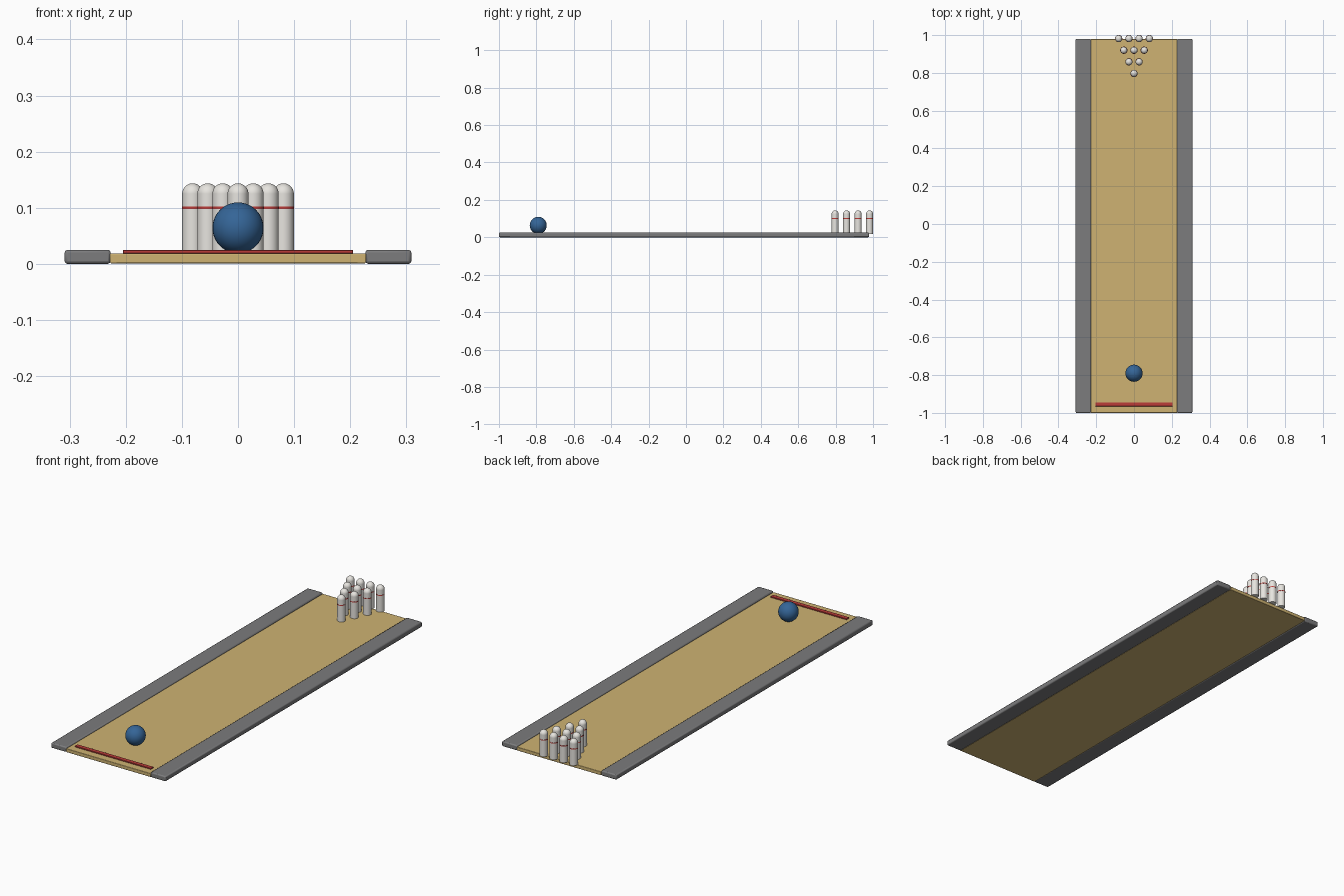
import bpy, math

old = bpy.data.objects.get("Cube")
if old:
    bpy.data.objects.remove(old, do_unlink=True)


def material(name, rgb):
    m = bpy.data.materials.new(name)
    m.use_nodes = True
    m.diffuse_color = (*rgb, 1)
    m.node_tree.nodes["Principled BSDF"].inputs["Base Color"].default_value = (*rgb, 1)
    return m


wood = material("lane wood", (0.62, 0.45, 0.17))
grey = material("gutter grey", (0.2, 0.2, 0.205))
red = material("marking red", (0.5, 0.045, 0.04))
blue = material("ball blue", (0.035, 0.13, 0.31))
ivory = material("pin ivory", (0.8, 0.78, 0.74))


def finish(name, mat):
    ob = bpy.context.object
    ob.name = name
    ob.data.materials.append(mat)
    bpy.ops.object.shade_smooth_by_angle(angle=math.radians(35))
    return ob


def box(name, x, y, z, mat, bevel):
    """Bevelled box from (min, max) ranges on each axis."""
    ranges = (x, y, z)
    bpy.ops.mesh.primitive_cube_add(size=1, location=[(a + b) / 2 for a, b in ranges])
    bpy.context.object.scale = [b - a for a, b in ranges]
    bpy.ops.object.transform_apply(location=False, rotation=False, scale=True)
    ob = finish(name, mat)
    mod = ob.modifiers.new("edge rounding", "BEVEL")
    mod.width = bevel
    mod.segments = 2
    return ob


def cylinder(name, radius, z0, z1, x, y, mat):
    bpy.ops.mesh.primitive_cylinder_add(vertices=32, radius=radius, depth=z1 - z0,
                                        location=(x, y, (z0 + z1) / 2))
    return finish(name, mat)


def sphere(name, radius, location, mat):
    bpy.ops.mesh.primitive_uv_sphere_add(segments=32, ring_count=20, radius=radius,
                                         location=location)
    return finish(name, mat)


# Lane, gutters and foul line
LENGTH = (-1.0, 0.979)
TOP = 0.0185
box("lane", (-0.228, 0.228), LENGTH, (0.001, TOP), wood, 0.002)
box("left_gutter", (0.227, 0.309), LENGTH, (0, 0.025), grey, 0.005)
box("right_gutter", (-0.309, -0.227), LENGTH, (0, 0.025), grey, 0.005)
box("foul_line", (-0.205, 0.205), (-0.965, -0.945), (TOP, 0.0245), red, 0.001)

# Ball
sphere("ball", 0.0455, (0, -0.79, 0.064), blue)

# Ten pins in a triangle, each a round-topped post with a red neck band
R = 0.0185
for row in range(4):
    for i in range(row + 1):
        x = (i - row / 2) * 0.054
        y = 0.797 + row * 0.0615
        tag = f"{row + 1}_{i + 1}"
        cylinder(f"pin_body_{tag}", R, TOP, 0.125, x, y, ivory)
        sphere(f"pin_head_{tag}", R, (x, y, 0.125), ivory)
        cylinder(f"pin_band_{tag}", R + 0.0007, 0.098, 0.102, x, y, red)
